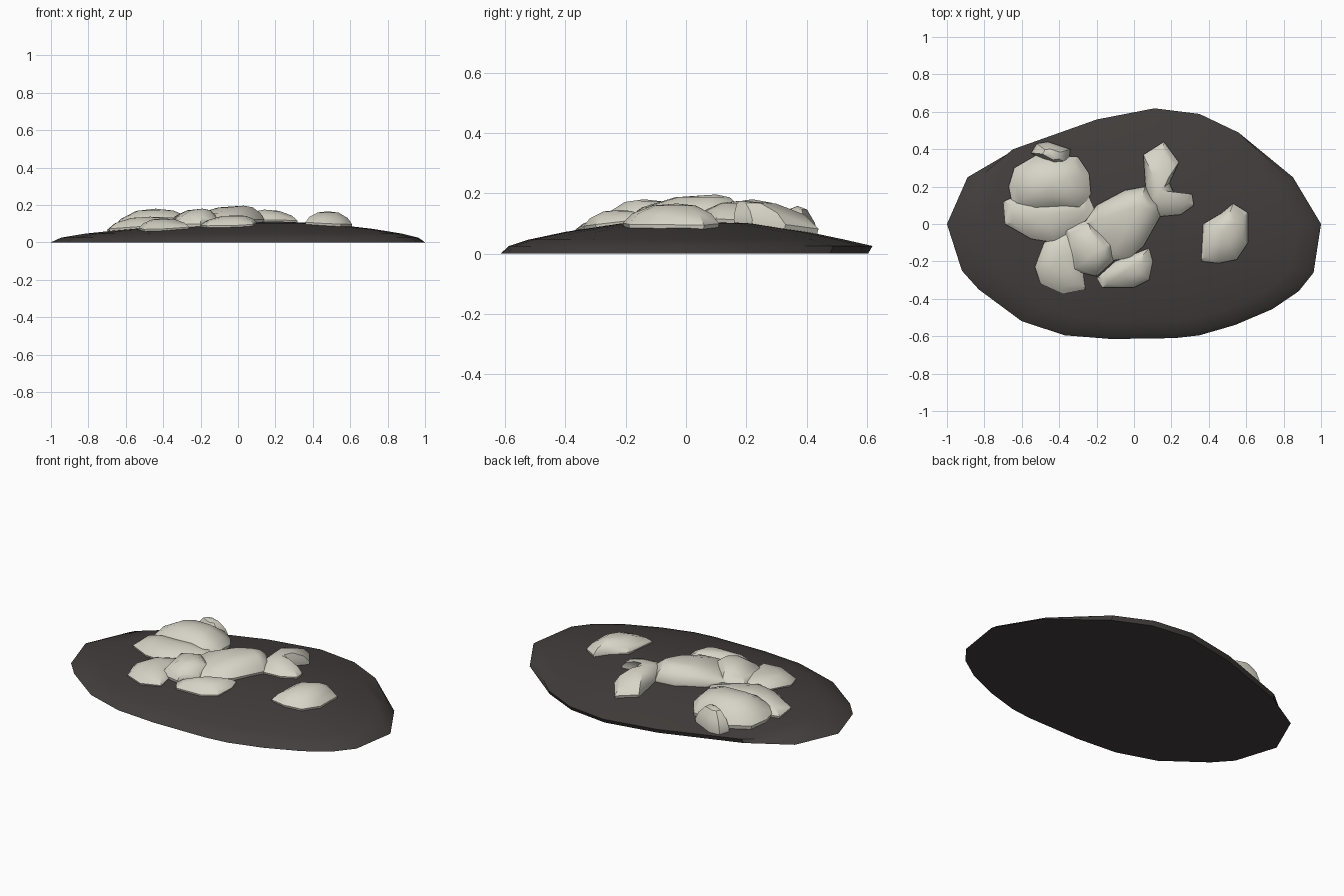
import bpy, bmesh, math
from mathutils import Vector
from mathutils.bvhtree import BVHTree

if "Cube" in bpy.data.objects:
    bpy.data.objects.remove(bpy.data.objects["Cube"])


def material(name, rgb):
    m = bpy.data.materials.new(name)
    m.diffuse_color = (*rgb, 1)
    m.use_nodes = True
    m.node_tree.nodes["Principled BSDF"].inputs["Base Color"].default_value = m.diffuse_color
    return m


DARK = material("dark_stone", (0.055, 0.048, 0.046))
PALE = material("pale_stone", (0.68, 0.66, 0.57))


def rings_mesh(bm, rings, peak):
    """Skin a stack of matching rings, closed by a flat base and a peak."""
    vs = [[bm.verts.new(p) for p in r] for r in rings]
    n = len(vs[0])
    for a, b in zip(vs, vs[1:]):
        for i in range(n):
            j = (i + 1) % n
            bm.faces.new((a[i], a[j], b[j], b[i]))
    top = bm.verts.new(peak)
    for i in range(n):
        bm.faces.new((vs[-1][i], vs[-1][(i + 1) % n], top))
    bm.faces.new(list(reversed(vs[0])))
    bmesh.ops.triangulate(bm, faces=[f for f in bm.faces if len(f.verts) > 4])
    bmesh.ops.recalc_face_normals(bm, faces=bm.faces)


def finish(name, bm, mat, angle):
    me = bpy.data.meshes.new(name)
    bm.to_mesh(me)
    me.materials.append(mat)
    ob = bpy.data.objects.new(name, me)
    bpy.context.collection.objects.link(ob)
    bpy.ops.object.select_all(action='DESELECT')
    ob.select_set(True)
    bpy.context.view_layer.objects.active = ob
    bpy.ops.object.shade_smooth_by_angle(angle=math.radians(angle))
    return ob


# Low dark mound: outline scaled towards an off-centre summit
rim = [(-1, 0), (-.92, -.25), (-.83, -.35), (-.6, -.52), (-.37, -.595), (-.12, -.615),
       (.22, -.61), (.35, -.595), (.54, -.54), (.74, -.455), (.88, -.36), (.96, -.26),
       (1, 0), (.85, .25), (.56, .49), (.35, .59), (.11, .62), (-.2, .56),
       (-.65, .4), (-.89, .25)]
cx, cy = 0.2, 0.0
steps = [(1, 0), (.955, .025), (.85, .046), (.65, .072), (.35, .1)]
rings = [[(cx + (x - cx) * s, cy + (y - cy) * s, z) for x, y in rim] for s, z in steps]
# the back rim is lifted and slightly undercut
rings[0] = [(x, y * (0.975 if y > .3 else 1), z) for x, y, z in rings[0]]
rings[1] = [(x + (rx - x) * .95, y + (ry - y) * .95, z) if ry > .3 else (x, y, z)
            for (x, y, z), (rx, ry) in zip(rings[1], rim)]
bm = bmesh.new()
rings_mesh(bm, rings, (cx, cy, 0.112))
ground = BVHTree.FromBMesh(bm)
finish("mound", bm, DARK, 40)


def ground_z(x, y):
    hit = ground.ray_cast(Vector((x, y, 1)), Vector((0, 0, -1)))[0]
    return hit.z if hit else 0


# Pale slabs: each an outline domed up to a peak
def slab(name, peak, outline):
    px, py, pz = peak
    out = []
    for s, t in [(.97, None), (1, .16), (.82, .55), (.45, .9)]:
        ring = []
        for x, y in outline:
            x2, y2 = px + (x - px) * s, py + (y - py) * s
            g = ground_z(x2, y2)
            ring.append((x2, y2, g - .008 if t is None else g + (pz - g) * t))
        out.append(ring)
    b = bmesh.new()
    rings_mesh(b, out, peak)
    finish(name, b, PALE, 35)


slab("slab_back_left", (-.44, .22, .18),
     [(-.67, .2), (-.64, .3), (-.52, .37), (-.3, .36), (-.24, .27), (-.23, .16),
      (-.28, .08), (-.42, .07), (-.55, .06), (-.65, .1)])
slab("slab_left", (-.47, .05, .137),
     [(-.7, .12), (-.63, .15), (-.45, .14), (-.25, .16), (-.21, .07), (-.31, -.03),
      (-.42, -.1), (-.55, -.08), (-.69, 0)])
slab("slab_back_small", (-.44, .37, .158),
     [(-.55, .38), (-.52, .43), (-.46, .44), (-.34, .4), (-.35, .32), (-.42, .31), (-.5, .35)])
slab("slab_middle_front", (-.19, -.14, .18),
     [(-.37, -.03), (-.25, .02), (-.1, -.1), (-.11, -.2), (-.2, -.28), (-.33, -.25)])
slab("slab_middle", (.03, .1, .196),
     [(-.27, 0), (-.2, .1), (-.05, .18), (.06, .2), (.14, .1), (.14, .04), (.05, -.12),
      (-.02, -.18), (-.14, -.2), (-.2, -.1)])
slab("slab_front_left", (-.4, -.18, .128),
     [(-.53, -.23), (-.48, -.1), (-.35, -.04), (-.27, -.15), (-.27, -.28), (-.26, -.35),
      (-.38, -.375), (-.5, -.32)])
slab("slab_front", (0, -.22, .145),
     [(-.2, -.29), (-.1, -.2), (.08, -.13), (.1, -.2), (.08, -.3), (0, -.34), (-.17, -.34)])
slab("slab_back_right", (.14, .18, .175),
     [(.06, .22), (.05, .37), (.16, .44), (.24, .33), (.19, .22), (.22, .15), (.31, .16),
      (.32, .1), (.25, .05), (.14, .04), (.07, .1)])
slab("slab_right", (.48, -.03, .166),
     [(.36, -.2), (.37, 0), (.47, .06), (.53, .11), (.61, .06), (.61, -.1), (.55, -.19),
      (.45, -.21)])
